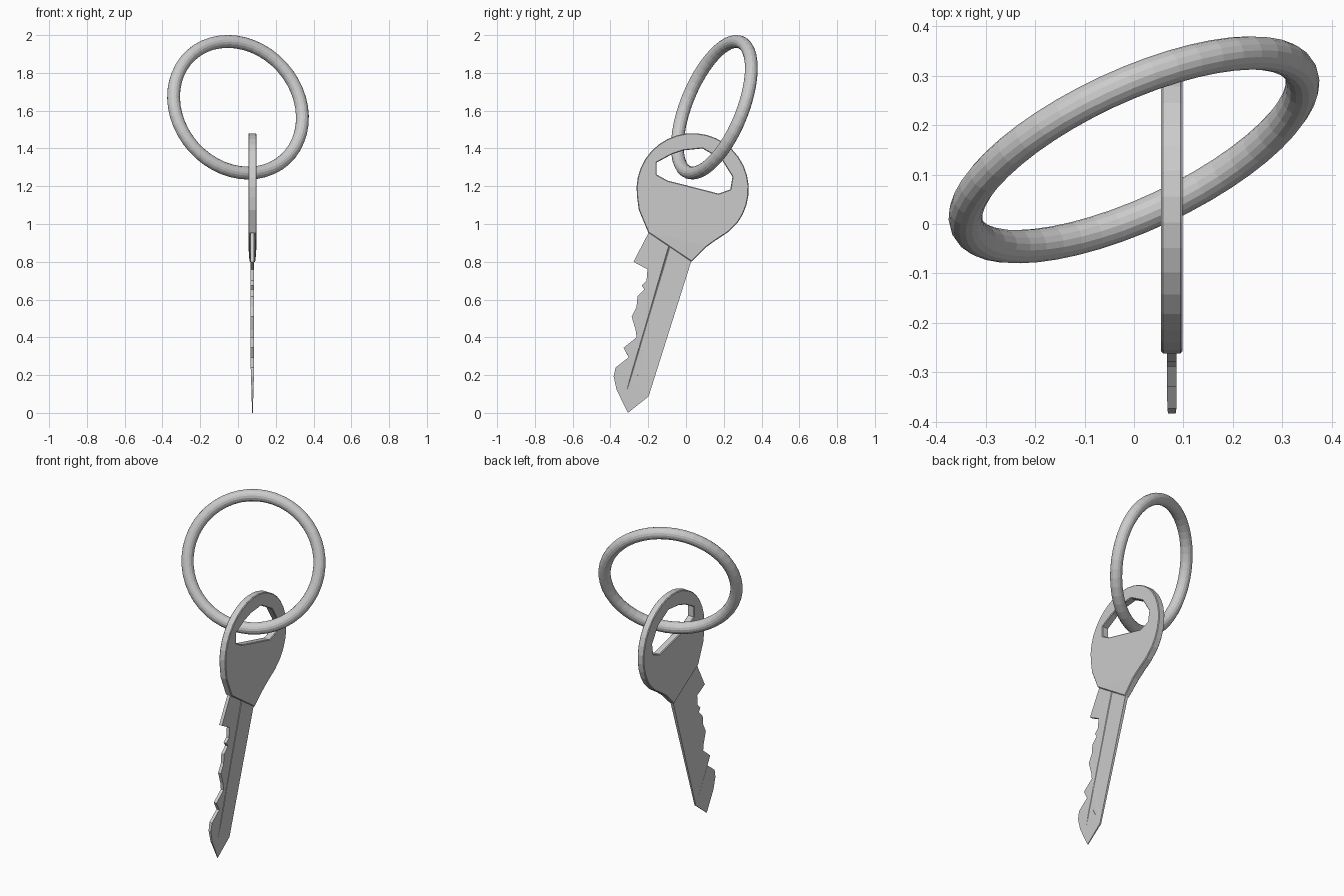
import bpy, bmesh, math
from mathutils import Vector

if "Cube" in bpy.data.objects:
    bpy.data.objects.remove(bpy.data.objects["Cube"])

CX = 0.0765  # middle plane of the key


def plate(name, loops, half, chamfer=0.0, thin=None):
    """Extrude flat (y, z) outlines along x; thin(z) scales the thickness."""
    cu = bpy.data.curves.new(name + "_outline", 'CURVE')
    cu.dimensions, cu.fill_mode = '2D', 'BOTH'
    cu.extrude = half - chamfer
    cu.bevel_depth, cu.bevel_resolution, cu.offset = chamfer, 0, -chamfer
    for pts in loops:
        s = cu.splines.new('POLY')
        s.points.add(len(pts) - 1)
        for p, (y, z) in zip(s.points, pts):
            p.co = (y, z, 0, 1)
        s.use_cyclic_u = True
    tmp = bpy.data.objects.new(name + "_tmp", cu)
    bpy.context.collection.objects.link(tmp)
    dg = bpy.context.evaluated_depsgraph_get()
    me = bpy.data.meshes.new_from_object(tmp.evaluated_get(dg))
    bpy.data.objects.remove(tmp)
    bm = bmesh.new()
    bm.from_mesh(me)
    for v in bm.verts:
        y, z, x = v.co
        v.co = (CX + x * (thin(z) if thin else 1), y, z)
    bmesh.ops.remove_doubles(bm, verts=bm.verts, dist=1e-5)
    bmesh.ops.recalc_face_normals(bm, faces=bm.faces)
    for f in bm.faces:
        f.smooth = False
    bm.to_mesh(me)
    bm.free()
    ob = bpy.data.objects.new(name, me)
    bpy.context.collection.objects.link(ob)
    return ob


# Head: round bow running into a point, with a rounded slot
head = [(-0.2, 0.955), (-0.25, 1.075)]
for i in range(23):
    a = math.radians(188 - i * 10.2)
    head.append((0.035 + 0.297 * math.cos(a), 1.184 + 0.297 * math.sin(a)))
head += [(0.22, 0.955), (0.156, 0.913), (0.11, 0.88), (0.03, 0.80)]
slot = [(-0.156, 1.325), (-0.156, 1.262), (-0.098, 1.23), (0.172, 1.161),
        (0.235, 1.183), (0.246, 1.25), (0.19, 1.34), (0.087, 1.40),
        (-0.013, 1.39), (-0.077, 1.368)]
plate("key_head", [head, slot], 0.0215, 0.004,
      lambda z: 0.75 if z < 0.83 else 1)

# Blade: cut teeth on one side, straight spine on the other, thinned tip
blade = [(-0.19, 0.96), (-0.2, 0.95), (-0.278, 0.80), (-0.204, 0.76),
         (-0.209, 0.70), (-0.235, 0.675), (-0.22, 0.653), (-0.257, 0.616),
         (-0.262, 0.56), (-0.288, 0.51), (-0.267, 0.44), (-0.262, 0.40),
         (-0.33, 0.345), (-0.304, 0.294), (-0.373, 0.24), (-0.383, 0.193),
         (-0.368, 0.124), (-0.308, 0.0), (-0.198, 0.087), (0.028, 0.803),
         (0.02, 0.82)]
key_blade = plate("key_blade", [blade], 0.0095, 0,
                  lambda z: min(1, 0.2 + 3.2 * z))

# Shallow V groove along the blade
p, q = Vector((CX + 0.0125, -0.08, 0.91)), Vector((CX + 0.0125, -0.328, 0.07))
bpy.ops.mesh.primitive_cone_add(vertices=4, radius1=0.007, radius2=0.007,
                                depth=(p - q).length, location=(p + q) / 2)
cutter = bpy.context.object
cutter.name = "groove_cutter"
cutter.rotation_euler = (-math.atan2(p.y - q.y, p.z - q.z), 0, 0)
cutter.hide_render = True
cutter.hide_set(True)
m = key_blade.modifiers.new("groove", 'BOOLEAN')
m.operation, m.object, m.solver = 'DIFFERENCE', cutter, 'EXACT'

# Ring threaded through the slot
bpy.ops.mesh.primitive_torus_add(
    major_radius=0.3716, minor_radius=0.034, major_segments=48,
    minor_segments=16, location=(0, 0.15, 1.618),
    rotation=Vector((0.397, -0.85, 0.347)).to_track_quat('Z', 'Y').to_euler())
bpy.context.object.name = "key_ring"
